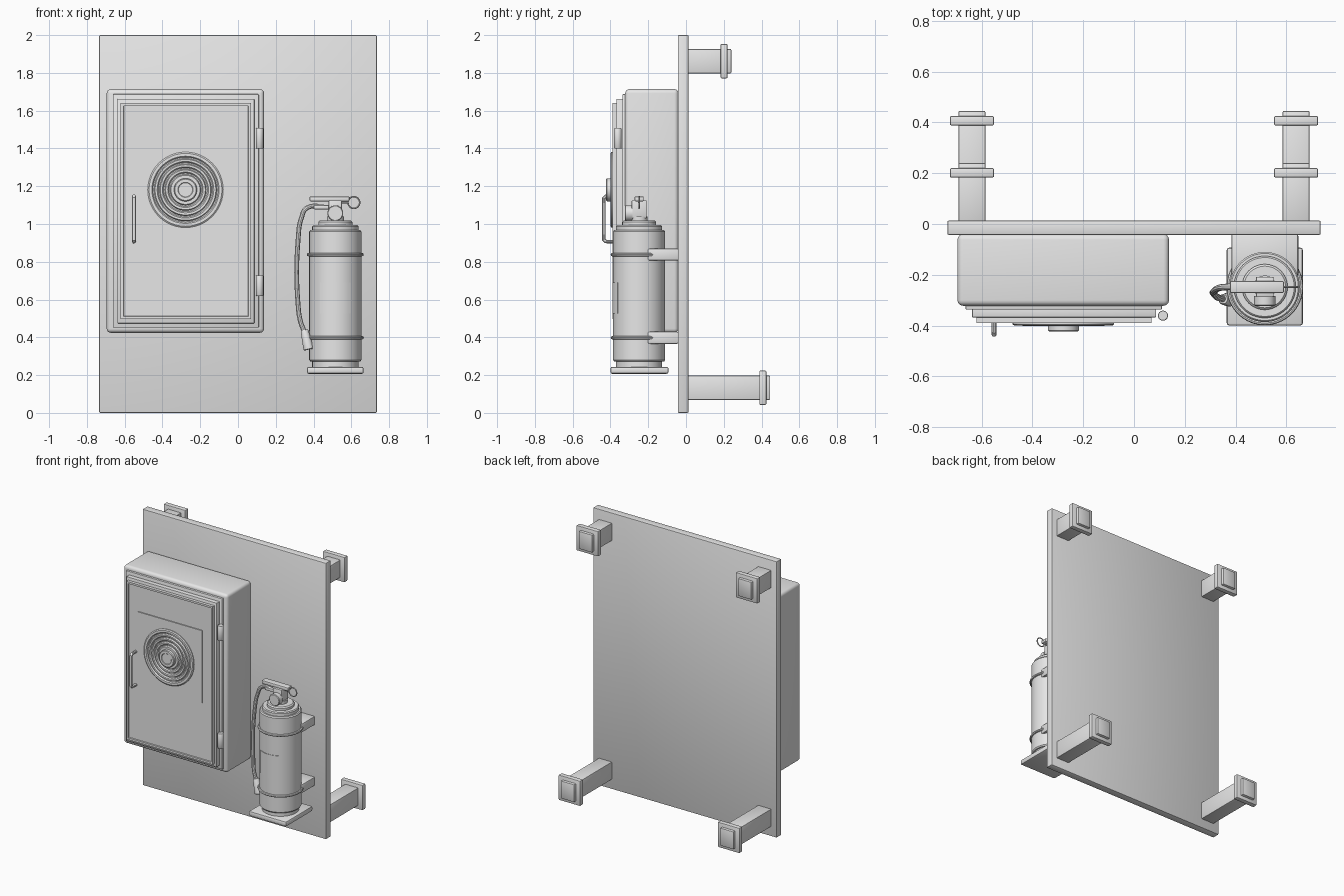
import bpy, bmesh, math
from mathutils import Vector

if "Cube" in bpy.data.objects:
    bpy.data.objects.remove(bpy.data.objects["Cube"])

grey = bpy.data.materials.new("plain grey")
grey.diffuse_color = (0.8, 0.8, 0.8, 1)
grey.use_nodes = True
grey.node_tree.nodes["Principled BSDF"].inputs["Base Color"].default_value = grey.diffuse_color


def finish(ob, name, smooth=True):
    ob.name = name
    ob.data.materials.clear()
    ob.data.materials.append(grey)
    if smooth:
        bpy.ops.object.select_all(action='DESELECT')
        ob.select_set(True)
        bpy.context.view_layer.objects.active = ob
        bpy.ops.object.shade_smooth_by_angle(angle=math.radians(35))
    return ob


def from_bmesh(bm, name):
    bmesh.ops.recalc_face_normals(bm, faces=bm.faces)
    me = bpy.data.meshes.new(name)
    bm.to_mesh(me)
    bm.free()
    ob = bpy.data.objects.new(name, me)
    bpy.context.collection.objects.link(ob)
    return finish(ob, name)


def box(name, x, y, z, bevel=0.0, segs=2):
    """Box from (min, max) ranges, with optional rounded edges."""
    bm = bmesh.new()
    bmesh.ops.create_cube(bm, size=1)
    for v in bm.verts:
        v.co = Vector([(a + b) / 2 + c * (b - a) for c, (a, b) in zip(v.co, (x, y, z))])
    if bevel:
        bmesh.ops.bevel(bm, geom=bm.edges[:], offset=bevel, segments=segs,
                        profile=0.5, affect='EDGES')
    return from_bmesh(bm, name)


def lathe(name, profile, center, axis='Z', segs=48):
    """Spin a (radius, height) profile around z, or around -y when axis is 'Y'."""
    bm = bmesh.new()
    rings = []
    for r, h in profile:
        ring = []
        for i in range(segs):
            a = 2 * math.pi * i / segs
            p = Vector((r * math.cos(a), r * math.sin(a), h))
            if axis == 'Y':
                p = Vector((p.x, -p.z, p.y))
            ring.append(bm.verts.new(p + Vector(center)))
        rings.append(ring)
    for lo, hi in zip(rings, rings[1:]):
        for i in range(segs):
            j = (i + 1) % segs
            bm.faces.new((lo[i], lo[j], hi[j], hi[i]))
    bm.faces.new(rings[0])
    bm.faces.new(rings[-1])
    return from_bmesh(bm, name)


def tube(name, points, radius, kind='BEZIER'):
    """Round tube through a list of points."""
    cu = bpy.data.curves.new(name, 'CURVE')
    cu.dimensions = '3D'
    cu.bevel_depth = radius
    cu.bevel_resolution = 3
    cu.use_fill_caps = True
    cu.resolution_u = 6
    sp = cu.splines.new(kind)
    if kind == 'BEZIER':
        sp.bezier_points.add(len(points) - 1)
        for bp, p in zip(sp.bezier_points, points):
            bp.co = p
            bp.handle_left_type = bp.handle_right_type = 'AUTO'
    else:
        sp.points.add(len(points) - 1)
        for q, p in zip(sp.points, points):
            q.co = (*p, 1)
    ob = bpy.data.objects.new(name, cu)
    bpy.context.collection.objects.link(ob)
    bpy.ops.object.select_all(action='DESELECT')
    ob.select_set(True)
    bpy.context.view_layer.objects.active = ob
    bpy.ops.object.convert(target='MESH')
    return finish(bpy.context.object, name)


def torus(name, loc, major, minor, rot=(0, 0, 0)):
    bpy.ops.mesh.primitive_torus_add(location=loc, rotation=rot, major_radius=major,
                                     minor_radius=minor, major_segments=40, minor_segments=8)
    return finish(bpy.context.object, name)


# Back board
box("back_board", (-0.735, 0.735), (-0.043, 0.013), (0, 2), 0.006)

# Four wall posts with flanges
for side, sx in (("left", -1), ("right", 1)):
    for level, zc, end in (("upper", 1.862, 0.24), ("lower", 0.133, 0.445)):
        cx = sx * 0.638
        box(f"{side}_{level}_post", (cx - 0.053, cx + 0.053), (0.0, end),
            (zc - 0.064, zc + 0.064), 0.005)
        box(f"{side}_{level}_flange", (cx - 0.087, cx + 0.087), (end - 0.057, end - 0.02),
            (zc - 0.091, zc + 0.091), 0.006)

# Cabinet: rounded case with stepped front
box("cabinet_case", (-0.695, 0.138), (-0.322, -0.04), (0.424, 1.714), 0.022, 4)
box("cabinet_lip", (-0.663, 0.11), (-0.337, -0.30), (0.451, 1.687), 0.004)
box("cabinet_frame", (-0.638, 0.087), (-0.368, -0.32), (0.474, 1.662), 0.004)

# Door with a recessed panel
door = bmesh.new()
bmesh.ops.create_cube(door, size=1)
for v in door.verts:
    v.co = Vector((-0.276 + v.co.x * 0.69, -0.37 + v.co.y * 0.04, 1.068 + v.co.z * 1.144))
front = [f for f in door.faces if f.calc_center_median().y < -0.385]
bmesh.ops.inset_region(door, faces=front, thickness=0.02)
bmesh.ops.inset_region(door, faces=front, thickness=0.003, depth=-0.008)
from_bmesh(door, "cabinet_door")

# Square plate with ringed dial
box("dial_plate", (-0.535, -0.016), (-0.389, -0.375), (0.92, 1.443))
dial = [(0.2, -0.005), (0.2, 0.006), (0.193, 0.011)]
for r in (0.178, 0.15, 0.122, 0.094):
    dial += [(r, 0.011), (r - 0.006, 0.003), (r - 0.012, 0.003), (r - 0.017, 0.012)]
dial += [(0.061, 0.012), (0.061, 0.03), (0.056, 0.034), (0.04, 0.034), (0.037, 0.031)]
lathe("ringed_dial", dial, (-0.278, -0.389, 1.181), 'Y')

# Door handle and hinges
tube("door_handle", [(-0.551, y, z) for y, z in (
    (-0.38, 0.907), (-0.425, 0.907), (-0.435, 0.917),
    (-0.435, 1.137), (-0.425, 1.147), (-0.38, 1.147))], 0.01, 'POLY')
for name, z in (("upper_hinge", 1.4), ("lower_hinge", 0.62)):
    lathe(name, [(0.018, 0), (0.02, 0.003), (0.02, 0.104), (0.018, 0.107)],
          (0.114, -0.361, z), segs=24)

# Extinguisher body, shelf, bands and brackets
CX, CY = 0.515, -0.248
box("shelf", (CX - 0.15, CX + 0.15), (CY - 0.152, CY + 0.155), (0.207, 0.244), 0.01)
lathe("extinguisher_body", [
    (0.122, 0.24), (0.122, 0.272), (0.132, 0.272), (0.138, 0.28), (0.138, 0.96),
    (0.132, 0.968), (0.122, 0.968), (0.122, 0.988), (0.116, 0.994), (0.09, 0.994),
    (0.09, 1.01), (0.082, 1.018), (0.045, 1.018), (0.045, 1.04), (0.03, 1.04)],
    (CX, CY, 0))
for name, z in (("upper", 0.838), ("lower", 0.398)):
    torus(f"{name}_band", (CX, CY, z), 0.142, 0.009)
    box(f"{name}_bracket", (CX - 0.132, CX + 0.132), (CY + 0.045, -0.04),
        (z - 0.032, z + 0.032), 0.008)

# Curved label on the body front
label = bmesh.new()
rows = []
for i in range(13):
    a = math.radians(-90 - 35 + 70 * i / 12)
    rows.append([label.verts.new((CX + r * math.cos(a), CY + r * math.sin(a), z))
                 for r, z in ((0.136, 0.525), (0.141, 0.525), (0.141, 0.69), (0.136, 0.69))])
for p, q in zip(rows, rows[1:]):
    for k in range(4):
        label.faces.new((p[k], q[k], q[(k + 1) % 4], p[(k + 1) % 4]))
label.faces.new(rows[0])
label.faces.new(rows[-1])
from_bmesh(label, "body_label")

# Valve, gauge, levers and pull ring
box("valve_block", (CX - 0.035, CX + 0.035), (CY - 0.04, CY + 0.04), (1.03, 1.125), 0.005)
lathe("pressure_gauge", [(0.042, 0), (0.042, 0.036), (0.038, 0.04)],
      (CX, CY - 0.035, 1.057), 'Y', 24)
box("upper_lever", (0.379, 0.59), (CY - 0.024, CY + 0.024), (1.12, 1.146), 0.006)
box("lower_lever", (0.4, 0.5), (CY - 0.018, CY + 0.018), (1.078, 1.1), 0.005)
torus("pull_ring", (0.613, CY, 1.114), 0.031, 0.004, (math.pi / 2, 0, 0))
tube("pull_pin", [(0.5, CY, 1.114), (0.583, CY, 1.114)], 0.006, 'POLY')

# Hose and nozzle
tube("hose", [(0.48, -0.248, 1.088), (0.365, -0.248, 1.085), (0.335, -0.252, 1.03),
              (0.319, -0.262, 0.93), (0.319, -0.28, 0.56), (0.332, -0.29, 0.48),
              (0.351, -0.295, 0.43)], 0.013)
nozzle = lathe("nozzle", [(0.017, 0.052), (0.021, 0.045), (0.028, -0.05), (0.024, -0.054)],
               (0, 0, 0), segs=20)
nozzle.location = (0.363, -0.297, 0.388)
nozzle.rotation_euler = (0, math.radians(-13), 0)
